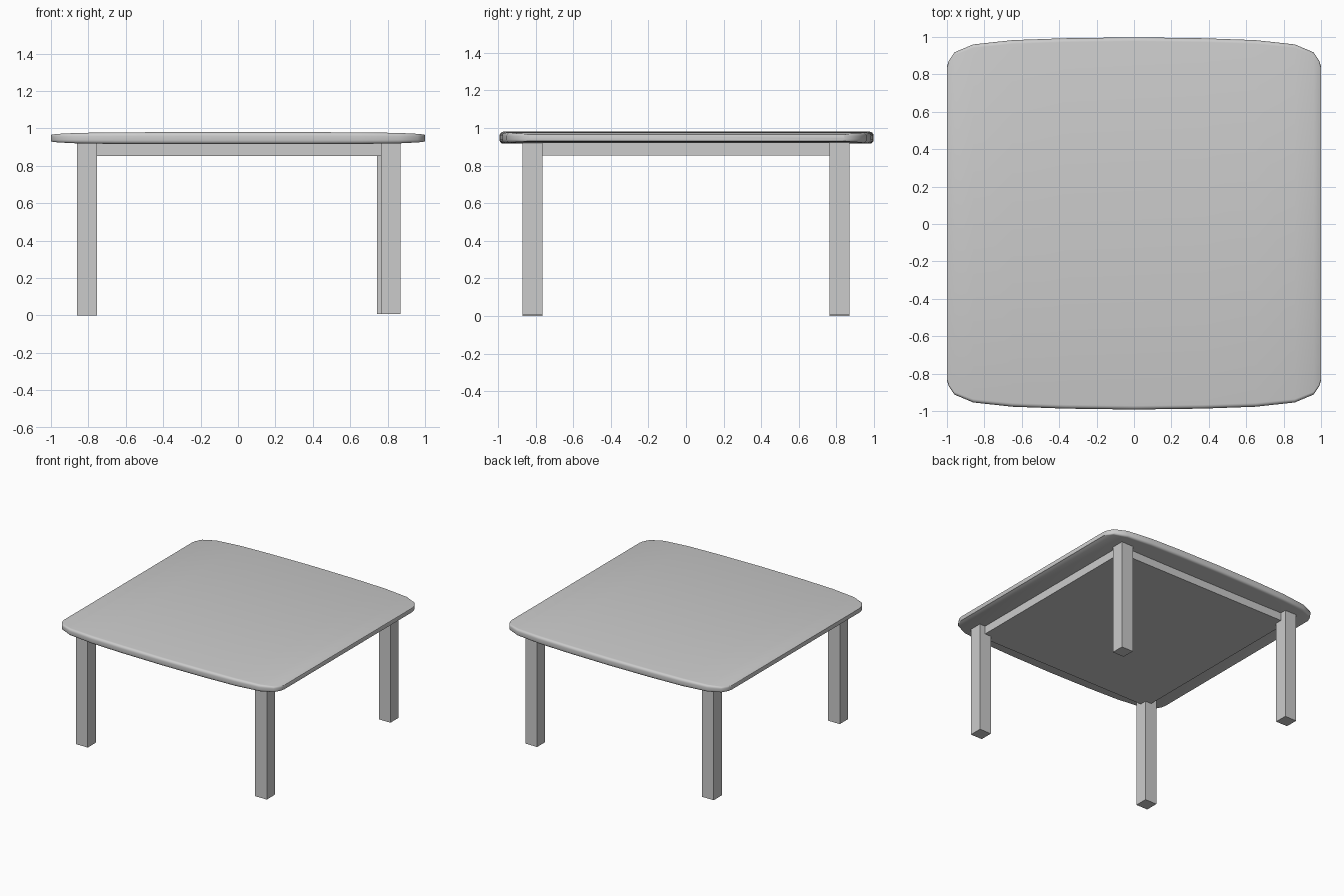
import bpy, bmesh, math

if "Cube" in bpy.data.objects:
    bpy.data.objects.remove(bpy.data.objects["Cube"])


def add_object(name, bm):
    bmesh.ops.recalc_face_normals(bm, faces=bm.faces)
    mesh = bpy.data.meshes.new(name)
    bm.to_mesh(mesh)
    bm.free()
    obj = bpy.data.objects.new(name, mesh)
    bpy.context.collection.objects.link(obj)
    return obj


def box(name, x0, x1, y0, y1, z0, z1):
    bm = bmesh.new()
    bmesh.ops.create_cube(bm, size=1)
    for v in bm.verts:
        v.co.x = (x0 + x1) / 2 + v.co.x * (x1 - x0)
        v.co.y = (y0 + y1) / 2 + v.co.y * (y1 - y0)
        v.co.z = (z0 + z1) / 2 + v.co.z * (z1 - z0)
    return add_object(name, bm)


# Tabletop: rounded-rectangle sections lofted along x (x, half width, half thickness)
half = [(0.0, 0.995, 0.032), (0.37, 0.99, 0.032), (0.65, 0.98, 0.031),
        (0.86, 0.957, 0.028), (0.96, 0.915, 0.023), (0.99, 0.87, 0.02),
        (1.0, 0.84, 0.017)]
sections = [(-x, w, h) for x, w, h in reversed(half[1:])] + half
MID_Y, MID_Z = 0.003, 0.948


def section(w, h, steps=4):
    r = h * 0.65
    pts = []
    for i, (sy, sz) in enumerate([(1, 1), (-1, 1), (-1, -1), (1, -1)]):
        for k in range(steps + 1):
            a = math.pi / 2 * (i + k / steps)
            pts.append((sy * (w - r) + r * math.cos(a), sz * (h - r) + r * math.sin(a)))
    return pts


bm = bmesh.new()
rings = [[bm.verts.new((x, MID_Y + y, MID_Z + z)) for y, z in section(w, h)]
         for x, w, h in sections]
for a, b in zip(rings, rings[1:]):
    for i in range(len(a)):
        j = (i + 1) % len(a)
        bm.faces.new((a[i], a[j], b[j], b[i]))
bm.faces.new(rings[0])
bm.faces.new(rings[-1])
top = add_object("tabletop", bm)
bpy.context.view_layer.objects.active = top
top.select_set(True)
bpy.ops.object.shade_smooth_by_angle(angle=math.radians(35))
top.select_set(False)

# Solid apron slab under the top
box("apron", -0.81, 0.82, -0.82, 0.82, 0.853, 0.925)

# Legs (the back right one sits slightly further in)
for name, x, y, z in [("front_left_leg", -0.807, -0.817, 0.0),
                      ("back_left_leg", -0.807, 0.817, 0.0),
                      ("front_right_leg", 0.817, -0.817, 0.008),
                      ("back_right_leg", 0.795, 0.817, 0.008)]:
    box(name, x - 0.053, x + 0.053, y - 0.053, y + 0.053, z, 0.925)
